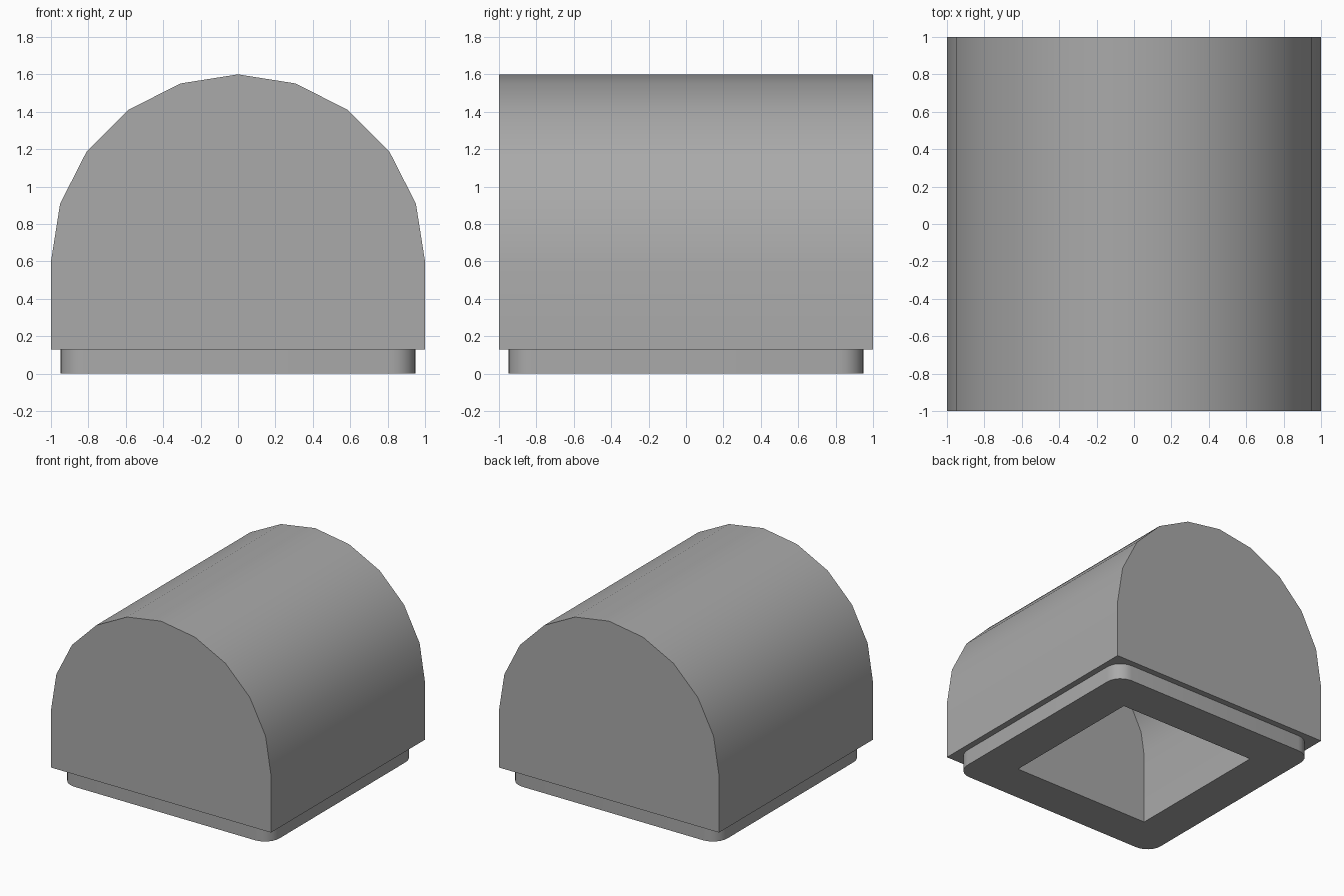
import bpy
import bmesh
from math import pi, sin, cos, radians

cube = bpy.data.objects.get("Cube")
if cube:
    bpy.data.objects.remove(cube, do_unlink=True)

GREY = (0.4, 0.4, 0.4, 1.0)
grey = bpy.data.materials.new("plain grey")
grey.use_nodes = True
grey.diffuse_color = GREY
grey.node_tree.nodes["Principled BSDF"].inputs["Base Color"].default_value = GREY


def extrude_outline(name, points, offset):
    """Fill a closed outline and extrude it along the offset."""
    bm = bmesh.new()
    face = bm.faces.new([bm.verts.new(p) for p in points])
    result = bmesh.ops.extrude_face_region(bm, geom=[face], use_keep_orig=True)
    verts = [v for v in result["geom"] if isinstance(v, bmesh.types.BMVert)]
    bmesh.ops.translate(bm, vec=offset, verts=verts)
    bmesh.ops.recalc_face_normals(bm, faces=bm.faces)
    mesh = bpy.data.meshes.new(name)
    bm.to_mesh(mesh)
    bm.free()
    mesh.materials.append(grey)
    obj = bpy.data.objects.new(name, mesh)
    bpy.context.collection.objects.link(obj)
    return obj


def vault(name, radius, bottom, spring, segments=10):
    """Half-round arch on straight walls, as deep as it is wide."""
    points = [(-radius, -radius, bottom), (radius, -radius, bottom)]
    for i in range(segments + 1):
        a = pi * i / segments
        points.append((radius * cos(a), -radius, spring + radius * sin(a)))
    return extrude_outline(name, points, (0, 2 * radius, 0))


def rounded_slab(name, half, corner, height, steps=6):
    """Square slab with rounded vertical corners."""
    points = []
    inner = half - corner
    for quarter, (sx, sy) in enumerate([(1, 1), (-1, 1), (-1, -1), (1, -1)]):
        for i in range(steps + 1):
            a = pi / 2 * (quarter + i / steps)
            points.append((sx * inner + corner * cos(a),
                           sy * inner + corner * sin(a), 0))
    return extrude_outline(name, points, (0, 0, height))


# Vaulted body, its base plinth, and the hollow cut up through both
body = vault("vaulted_body", 1.0, 0.13, 0.6)
plinth = rounded_slab("base_plinth", 0.95, 0.13, 0.13)
hollow = vault("hollow_cutter", 0.62, -0.2, 0.58)
hollow.hide_render = True

for obj in (body, plinth):
    bpy.ops.object.select_all(action="DESELECT")
    obj.select_set(True)
    bpy.context.view_layer.objects.active = obj
    cut = obj.modifiers.new("hollow", "BOOLEAN")
    cut.operation = "DIFFERENCE"
    cut.solver = "EXACT"
    cut.object = hollow
    bpy.ops.object.modifier_apply(modifier=cut.name)
    bpy.ops.object.shade_smooth_by_angle(angle=radians(30))

bpy.data.objects.remove(hollow, do_unlink=True)
